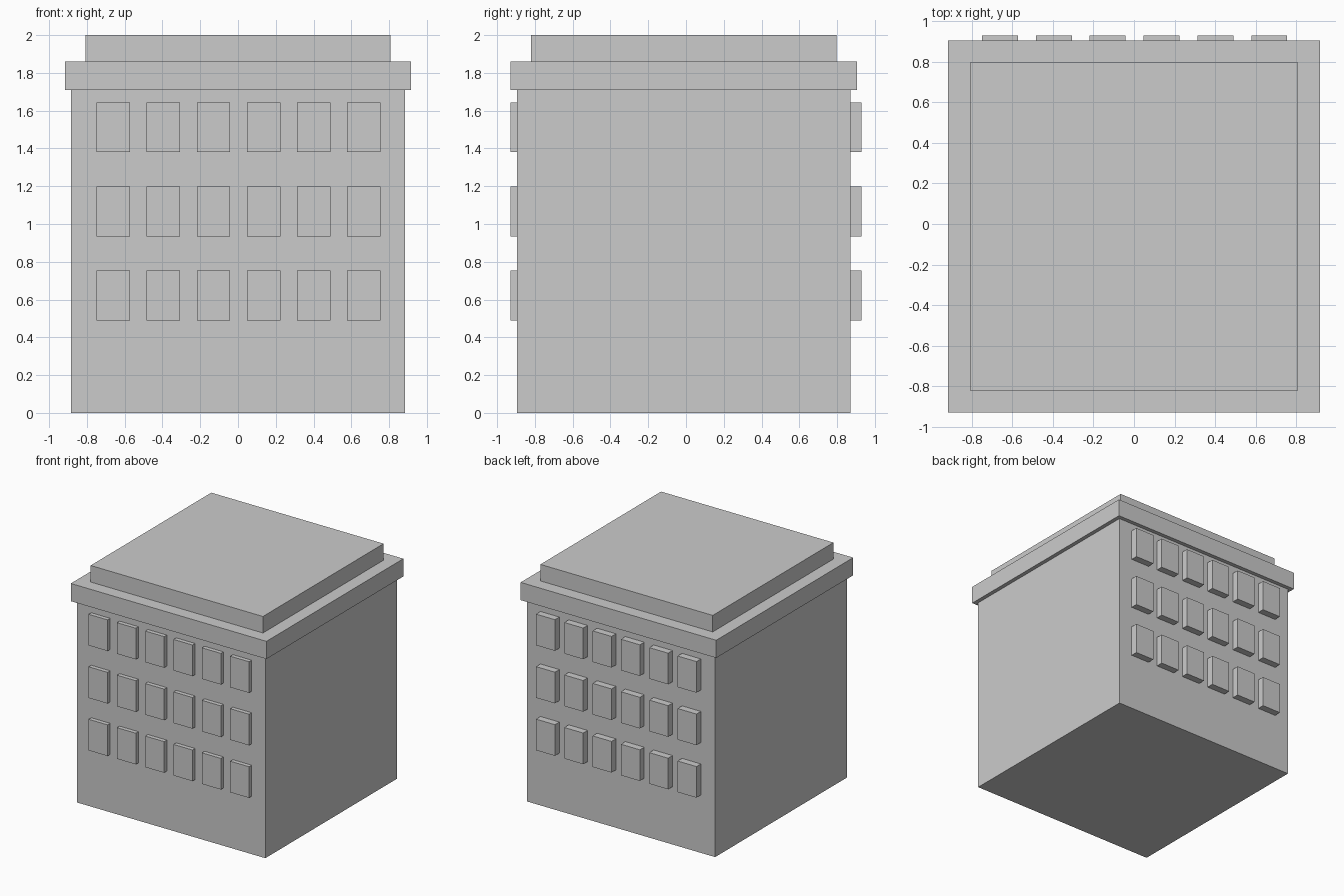
import bpy

if "Cube" in bpy.data.objects:
    bpy.data.objects.remove(bpy.data.objects["Cube"])


def box(name, x, y, z):
    """Box from (min, max) ranges on each axis."""
    bpy.ops.mesh.primitive_cube_add(size=1, location=[sum(r) / 2 for r in (x, y, z)])
    obj = bpy.context.object
    obj.name = name
    obj.scale = [r[1] - r[0] for r in (x, y, z)]
    bpy.ops.object.transform_apply(location=False, rotation=False, scale=True)
    return obj


def tier(name, half, z):
    """Square storey, set slightly towards the front."""
    return box(name, (-half, half), (-half - 0.012, half - 0.012), z)


# Main block, cornice and raised roof
tier("building_body", 0.883, (0, 1.71))
tier("cornice", 0.917, (1.71, 1.86))
tier("roof_slab", 0.808, (1.86, 2.0))

# Window grids on the front and back walls
WIDTH, HEIGHT = 0.177, 0.264
for side, y in (("front", (-0.93, -0.86)), ("back", (0.84, 0.93))):
    for row in range(3):
        zc = 0.622 + row * 0.445
        for col in range(6):
            xc = 0.003 + (col - 2.5) * 0.2655
            box(f"{side}_window_{row + 1}_{col + 1}",
                (xc - WIDTH / 2, xc + WIDTH / 2), y,
                (zc - HEIGHT / 2, zc + HEIGHT / 2))
